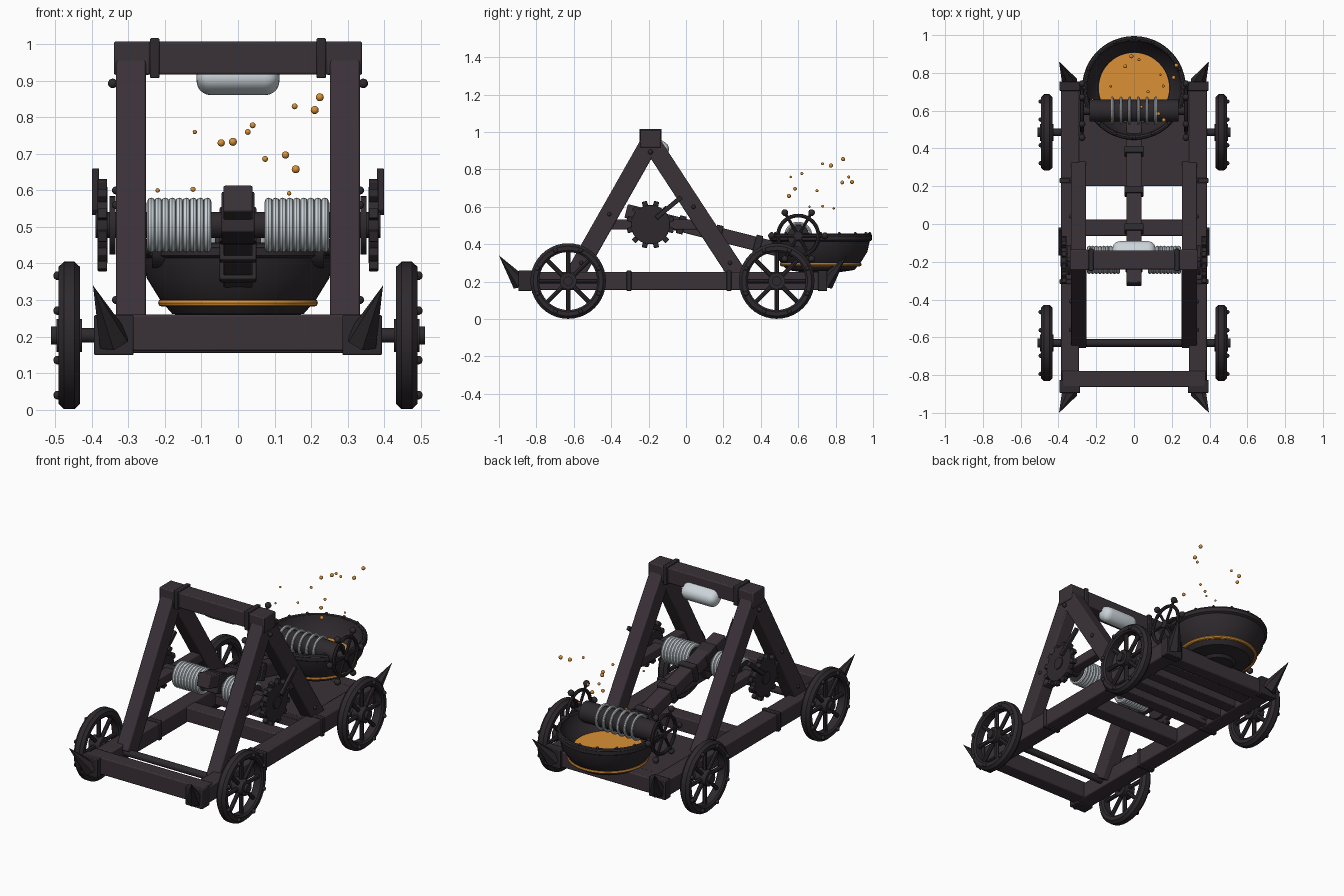
import bpy, bmesh
from math import pi, cos, sin, radians
from mathutils import Matrix, Vector

if "Cube" in bpy.data.objects:
    bpy.data.objects.remove(bpy.data.objects["Cube"])


def material(name, rgb):
    m = bpy.data.materials.new(name)
    m.use_nodes = True
    m.diffuse_color = (*rgb, 1)
    m.node_tree.nodes["Principled BSDF"].inputs["Base Color"].default_value = (*rgb, 1)
    return m


WOOD = material("dark wood", (0.042, 0.031, 0.039))
IRON = material("black iron", (0.027, 0.022, 0.026))
ROPE = material("pale rope", (0.60, 0.66, 0.70))
FIRE = material("glowing orange", (0.70, 0.28, 0.035))
SIDES = (-1, 1)


def make(name, bm, mat, bevel=0, smooth=True):
    bmesh.ops.recalc_face_normals(bm, faces=bm.faces)
    me = bpy.data.meshes.new(name)
    bm.to_mesh(me)
    bm.free()
    me.materials.append(mat)
    ob = bpy.data.objects.new(name, me)
    bpy.context.collection.objects.link(ob)
    if bevel:
        mod = ob.modifiers.new("worn edges", "BEVEL")
        mod.width, mod.segments = bevel, 2
    if smooth:
        bpy.ops.object.select_all(action="DESELECT")
        ob.select_set(True)
        bpy.context.view_layer.objects.active = ob
        bpy.ops.object.shade_smooth_by_angle(angle=radians(35))
    return ob


def frame(p, q):
    # Matrix at the middle of p-q, with z along it
    p, q = Vector(p), Vector(q)
    z = (q - p).normalized()
    x = Vector((1, 0, 0)) if abs(z.x) < 0.9 else Vector((0, 1, 0))
    x = (x - z * x.dot(z)).normalized()
    rot = Matrix((x, z.cross(x), z)).transposed().to_4x4()
    return Matrix.Translation((p + q) / 2) @ rot, (q - p).length


def beam(bm, p, q, w, h):
    m, length = frame(p, q)
    bmesh.ops.create_cube(bm, size=1, matrix=m @ Matrix.Diagonal((w, h, length, 1)))


def box(bm, centre, size):
    bmesh.ops.create_cube(bm, size=1, matrix=Matrix.Translation(centre) @ Matrix.Diagonal((*size, 1)))


def rod(bm, p, q, r, r2=None, n=20):
    m, length = frame(p, q)
    bmesh.ops.create_cone(bm, cap_ends=True, segments=n, radius1=r,
                          radius2=r if r2 is None else r2, depth=length, matrix=m)


def ball(bm, c, r, n=12):
    bmesh.ops.create_uvsphere(bm, u_segments=n, v_segments=n // 2 + 2, radius=r,
                              matrix=Matrix.Translation(c))


def lathe(bm, profile, m, n=40, closed=False):
    # Spin (radius, height) points about the local z axis of m
    rings = [[bm.verts.new(m @ Vector((r * cos(2 * pi * i / n), r * sin(2 * pi * i / n), h)))
              for i in range(n)] for r, h in profile]
    for a, b in zip(rings, rings[1:] + rings[:1] if closed else rings[1:]):
        for i in range(n):
            j = (i + 1) % n
            bm.faces.new((a[i], a[j], b[j], b[i]))
    if not closed:
        bm.faces.new(rings[0])
        bm.faces.new(rings[-1])


def torus(bm, m, R, r, n=36, k=8):
    lathe(bm, [(R + r * cos(2 * pi * i / k), r * sin(2 * pi * i / k)) for i in range(k)], m, n, True)


def across(x, y, z):
    # Local z axis turned to point along x
    return Matrix.Translation((x, y, z)) @ Matrix.Rotation(pi / 2, 4, "Y")


# Chassis: side rails, cross beams and rear deck
bm = bmesh.new()
for s in SIDES:
    box(bm, (s * 0.338, -0.06, 0.203), (0.095, 1.62, 0.095))
box(bm, (0, -0.82, 0.21), (0.76, 0.085, 0.1))
box(bm, (0, -0.02, 0.205), (0.6, 0.085, 0.085))
box(bm, (0, 0.70, 0.2), (0.7, 0.08, 0.09))
make("chassis_beams", bm, WOOD, 0.006)

bm = bmesh.new()
box(bm, (0, 0.45, 0.228), (0.6, 0.5, 0.03))
for i in range(4):
    box(bm, (0, 0.24 + i * 0.125, 0.19), (0.6, 0.07, 0.06))
make("rear_deck", bm, WOOD, 0.004)

# A-frames, horizontal braces and top beam
bm = bmesh.new()
for s in SIDES:
    x = s * 0.293
    beam(bm, (x, -0.615, 0.2), (x, -0.19, 0.95), 0.082, 0.1)
    beam(bm, (x, 0.3, 0.2), (x, -0.19, 0.95), 0.08, 0.098)
    box(bm, (x, -0.19, 0.505), (0.06, 0.5, 0.055))
    box(bm, (s * 0.29, -0.19, 0.962), (0.1, 0.108, 0.092))
box(bm, (0, -0.19, 0.962), (0.6, 0.1, 0.09))
make("a_frames", bm, WOOD, 0.006)

# Iron straps on the beams
bm = bmesh.new()
for s in SIDES:
    box(bm, (s * 0.228, -0.19, 0.962), (0.026, 0.118, 0.11))
    for y, w in ((-0.86, 0.07), (-0.305, 0.025), (0.23, 0.025), (0.73, 0.05)):
        box(bm, (s * 0.34, y, 0.204), (0.108, w, 0.11))
make("iron_straps", bm, IRON, 0.004)

bm = bmesh.new()
for s in SIDES:
    ball(bm, (s * 0.343, -0.19, 0.893), 0.013)
    for y, z in ((-0.56, 0.3), (-0.41, 0.56), (0.235, 0.3), (0.04, 0.6)):
        ball(bm, (s * 0.334, y, z), 0.011)
make("frame_bolts", bm, IRON)

# Corner spikes
bm = bmesh.new()
for s in SIDES:
    rod(bm, (s * 0.34, -0.885, 0.19), (s * 0.397, -1.0, 0.34), 0.045, 0, 6)
    rod(bm, (s * 0.34, 0.745, 0.19), (s * 0.397, 0.86, 0.34), 0.045, 0, 6)
make("corner_spikes", bm, IRON, smooth=False)

# Axles and spoked wheels
RIM = [(0.155, -0.022), (0.165, -0.03), (0.187, -0.03), (0.202, -0.014),
       (0.202, 0.014), (0.187, 0.03), (0.165, 0.03), (0.155, 0.022)]
for label, y in (("front", -0.63), ("rear", 0.485)):
    bm = bmesh.new()
    rod(bm, (-0.5, y, 0.203), (0.5, y, 0.203), 0.02)
    make(label + "_axle", bm, IRON)
    for side, s in (("right", -1), ("left", 1)):
        bm = bmesh.new()
        x = s * 0.462
        lathe(bm, RIM, across(x, y, 0.203), 40, True)
        rod(bm, (x - 0.035, y, 0.203), (x + 0.035, y, 0.203), 0.045)
        rod(bm, (x, y, 0.203), (x + s * 0.05, y, 0.203), 0.025)
        for i in range(8):
            a = 2 * pi * i / 8
            d = Vector((0, cos(a), sin(a)))
            c = Vector((x, y, 0.203))
            rod(bm, c + d * 0.03, c + d * 0.16, 0.012, n=8)
            a += pi / 8
            ball(bm, (x + s * 0.032, y + 0.177 * cos(a), 0.203 + 0.177 * sin(a)), 0.012, 10)
        make(f"{label}_{side}_wheel", bm, IRON)

# Winch shaft, end discs, toothed gears and levers
bm = bmesh.new()
rod(bm, (-0.39, -0.19, 0.505), (0.39, -0.19, 0.505), 0.036)
for s in SIDES:
    rod(bm, (s * 0.335, -0.19, 0.505), (s * 0.352, -0.19, 0.505), 0.08, n=28)
    rod(bm, (s * 0.08, -0.19, 0.505), (s * 0.25, -0.19, 0.505), 0.062, n=28)
make("winch_shaft", bm, IRON)

bm = bmesh.new()
for s in SIDES:
    c = Vector((s * 0.371, -0.19, 0.505))
    rod(bm, c - Vector((0.014, 0, 0)), c + Vector((0.014, 0, 0)), 0.105, n=36)
    for i in range(12):
        d = Vector((0, cos(i * pi / 6 + 0.26), sin(i * pi / 6 + 0.26)))
        beam(bm, c + d * 0.09, c + d * 0.128, 0.026, 0.028)
    beam(bm, (s * 0.39, -0.16, 0.54), (s * 0.39, -0.025, 0.652), 0.02, 0.024)
make("winch_gears", bm, IRON, 0.003)

bm = bmesh.new()
for s in SIDES:
    for i in range(9):
        torus(bm, across(s * (0.084 + i * 0.0192), -0.19, 0.505), 0.064, 0.0112, 32)
make("winch_rope", bm, ROPE)

# Throwing arm with its collars
bm = bmesh.new()
beam(bm, (0, -0.32, 0.578), (0, 0.56, 0.355), 0.08, 0.075)
make("throwing_arm", bm, WOOD, 0.005)
bm = bmesh.new()
for t in (0.335, 0.56, 0.8):
    p = Vector((0, -0.32, 0.578)).lerp(Vector((0, 0.56, 0.355)), t)
    d = Vector((0, 0.018, -0.0046))
    beam(bm, p - d, p + d, 0.1, 0.098)
beam(bm, (0, -0.21, 0.47), (0, -0.17, 0.58), 0.09, 0.1)
make("arm_collars", bm, IRON, 0.004)

# Padded stop on the top beam
bm = bmesh.new()
bmesh.ops.create_cube(bm, size=1, matrix=Matrix.Translation((0, -0.142, 0.91))
                      @ Matrix.Rotation(radians(-32), 4, "X") @ Matrix.Diagonal((0.228, 0.1, 0.09, 1)))
bmesh.ops.bevel(bm, geom=bm.edges[:], offset=0.04, segments=5, profile=0.5, affect="EDGES")
make("padded_stop", bm, ROPE)

# Bowl with rim, rivets, glowing band and contents
BOWL = [(0.085, 0.235), (0.1, 0.25), (0.18, 0.262), (0.213, 0.3), (0.25, 0.36), (0.262, 0.415),
        (0.274, 0.422), (0.274, 0.445), (0.25, 0.45), (0.238, 0.4), (0.19, 0.345), (0.1, 0.34)]
AT = Matrix.Translation((0, 0.72, 0))
bm = bmesh.new()
lathe(bm, BOWL, AT, 48)
torus(bm, AT @ Matrix.Translation((0, 0, 0.444)), 0.262, 0.013, 48)
for i in range(16):
    a = 2 * pi * i / 16
    ball(bm, (0.262 * cos(a), 0.72 + 0.262 * sin(a), 0.456), 0.009, 8)
make("bowl", bm, IRON)
bm = bmesh.new()
torus(bm, AT @ Matrix.Translation((0, 0, 0.292)), 0.209, 0.01, 48)
make("bowl_band", bm, FIRE)
bm = bmesh.new()
rod(bm, (0, 0.72, 0.335), (0, 0.72, 0.352), 0.186, n=48)
make("bowl_contents", bm, FIRE)

# Roller over the bowl, its rope and hand wheels
bm = bmesh.new()
rod(bm, (-0.235, 0.6, 0.445), (0.235, 0.6, 0.445), 0.058, n=28)
rod(bm, (-0.285, 0.6, 0.445), (0.285, 0.6, 0.445), 0.022)
make("bowl_roller", bm, IRON)
bm = bmesh.new()
for i in range(6):
    torus(bm, across(-0.115 + i * 0.046, 0.6, 0.445), 0.067, 0.008, 32)
make("roller_rope", bm, ROPE)
bm = bmesh.new()
for s in SIDES:
    c = Vector((s * 0.275, 0.6, 0.445))
    torus(bm, across(*c), 0.108, 0.01)
    for i in range(6):
        d = Vector((0, cos(i * pi / 3), sin(i * pi / 3)))
        rod(bm, c, c + d * 0.14, 0.008, n=8)
        ball(bm, c + d * 0.143, 0.018)
make("hand_wheels", bm, IRON)

# Flying embers: x, y, z, radius
EMBERS = [(.224, .84, .855, .011), (.21, .775, .82, .011), (.155, .73, .83, .008), (.04, .62, .778, .008),
          (.027, .87, .76, .008), (-.014, .888, .733, .011), (-.046, .835, .73, .01), (-.118, .56, .76, .006),
          (.13, .583, .697, .01), (.074, .7, .686, .008), (.158, .55, .658, .011), (-.123, .73, .603, .007),
          (-.22, .66, .6, .006), (.14, .79, .592, .006)]
bm = bmesh.new()
for x, y, z, r in EMBERS:
    ball(bm, (x, y, z), r)
make("embers", bm, FIRE)
